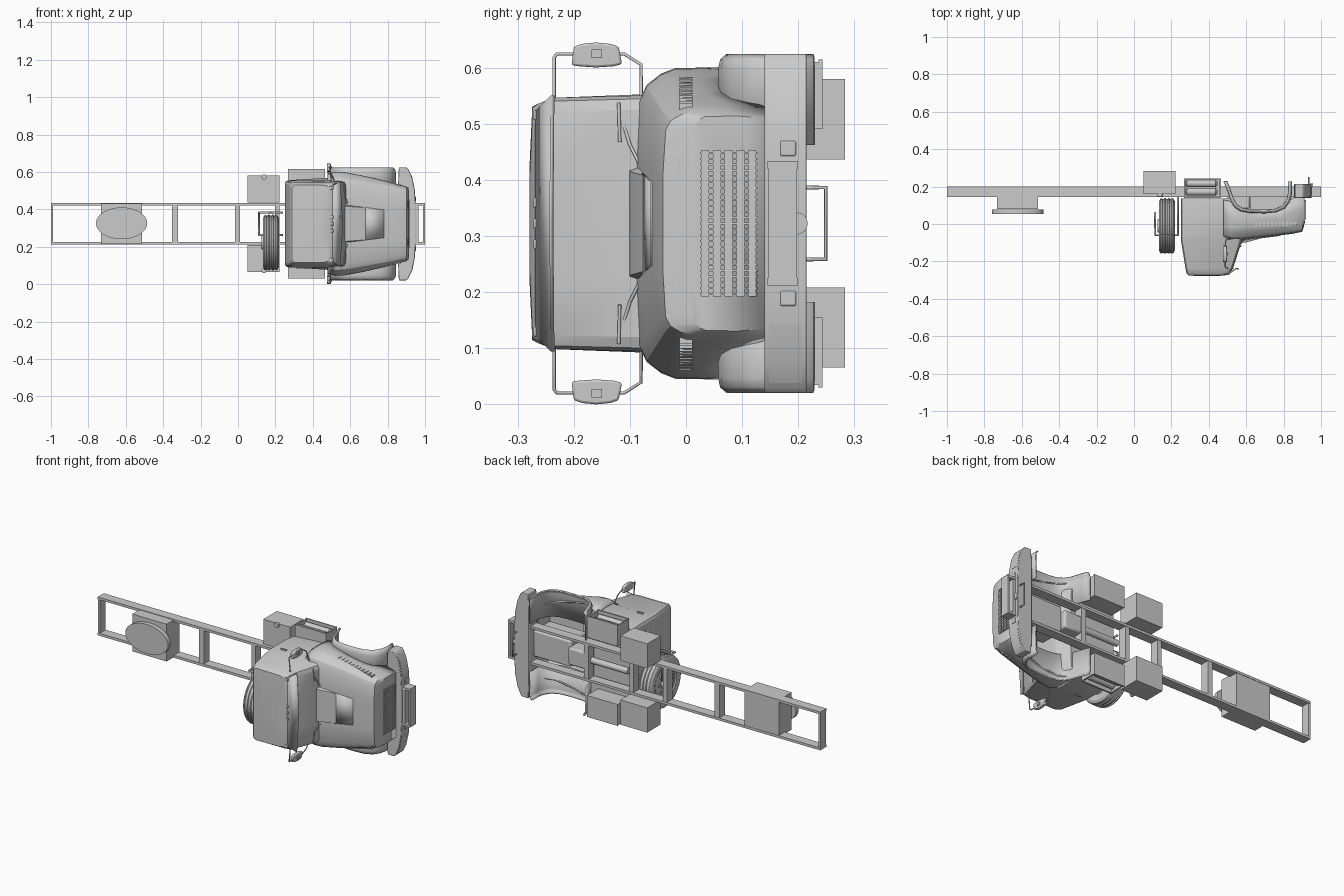
import bpy, bmesh, math
from mathutils import Vector

# The truck lies on its side: nose = +x, truck's up = -y, width along z about C
C = 0.3225


def finish(name, bm, bevel=0, seg=2, angle=30, solid=0):
    bmesh.ops.recalc_face_normals(bm, faces=bm.faces)
    me = bpy.data.meshes.new(name)
    bm.to_mesh(me)
    bm.free()
    ob = bpy.data.objects.new(name, me)
    bpy.context.collection.objects.link(ob)
    bpy.ops.object.select_all(action='DESELECT')
    ob.select_set(True)
    bpy.context.view_layer.objects.active = ob
    bpy.ops.object.shade_smooth_by_angle(angle=math.radians(angle))
    if solid:
        m = ob.modifiers.new("thickness", 'SOLIDIFY')
        m.thickness, m.offset = solid, 0
    if bevel:
        m = ob.modifiers.new("bevel", 'BEVEL')
        m.width, m.segments = bevel, seg
    return ob


def loft(name, rings, closed=True, caps=(True, True), **kw):
    bm = bmesh.new()
    vs = [[bm.verts.new(p) for p in r] for r in rings]
    n = len(rings[0])
    for a, b in zip(vs, vs[1:]):
        for i in range(n if closed else n - 1):
            j = (i + 1) % n
            bm.faces.new((a[i], a[j], b[j], b[i]))
    for ring, cap in zip((vs[0], vs[-1]), caps):
        if cap:
            bm.faces.new(ring)
    return finish(name, bm, **kw)


def prism(name, pts, axis, a, b, **kw):
    def put(p, t):
        v = list(p)
        v.insert('xyz'.index(axis), t)
        return v
    return loft(name, [[put(p, t) for p in pts] for t in (a, b)], **kw)


def box(name, x0, x1, y0, y1, z0, z1, **kw):
    return prism(name, [(x0, y0), (x1, y0), (x1, y1), (x0, y1)], 'z', C + z0, C + z1, **kw)


def pair(name, x0, x1, y0, y1, z0, z1, **kw):
    for s, side in ((1, "left"), (-1, "right")):
        box(f"{name}_{side}", x0, x1, y0, y1, s * z0, s * z1, **kw)


def panel(name, pts, thick=0.006):
    bm = bmesh.new()
    bm.faces.new([bm.verts.new((x, y, C + z)) for x, y, z in pts])
    return finish(name, bm, solid=thick)


def lathe(name, prof, centre, axis, n=32):
    rings = []
    for r, t in prof:
        ring = []
        for i in range(n):
            p = [r * math.cos(2 * math.pi * i / n), r * math.sin(2 * math.pi * i / n)]
            p.insert('xyz'.index(axis), t)
            ring.append(Vector(centre) + Vector(p))
        rings.append(ring)
    return loft(name, rings)


def tube(name, pts, r=0.004):
    cu = bpy.data.curves.new(name, 'CURVE')
    cu.dimensions, cu.bevel_depth, cu.bevel_resolution = '3D', r, 2
    cu.use_fill_caps = True
    sp = cu.splines.new('POLY')
    sp.points.add(len(pts) - 1)
    for p, (x, y, z) in zip(sp.points, pts):
        p.co = (x, y, C + z, 1)
    ob = bpy.data.objects.new(name, cu)
    bpy.context.collection.objects.link(ob)


# Chassis rails and cross members
pair("frame_rail", -1, 1, 0.145, 0.2, 0.097, 0.111)
for i, (x, w) in enumerate([(-0.994, 0.012), (-0.62, 0.03), (-0.337, 0.03), (-0.003, 0.026),
                            (0.21, 0.026), (0.5, 0.03), (0.955, 0.02), (0.994, 0.012)]):
    box(f"cross_member_{i}", x - w / 2, x + w / 2, 0.147, 0.198, -0.1, 0.1)

# Coupling plate
box("coupling_base", -0.733, -0.513, 0.08, 0.198, -0.108, 0.108)
plate = lathe("coupling_plate", [(0.085, 0.053), (0.085, 0.078)], (0, 0, 0), 'y', 40)
plate.scale.x = 0.137 / 0.085
plate.location = (-0.622, 0, C + 0.003)

# Fuel boxes with filler caps, and side steps with air tanks
pair("fuel_box", 0.05, 0.222, 0.16, 0.283, 0.114, 0.257)
for s in (1, -1):
    lathe(f"filler_cap_{s}", [(0.014, -0.008), (0.014, 0.008)], (0.14, 0.155, C + s * 0.25), 'y', 16)
    for y in (0.172, 0.217):
        lathe(f"air_tank_{s}_{y}", [(0.008, 0.275), (0.02, 0.283), (0.02, 0.437), (0.008, 0.447)],
              (0, y, C + s * 0.262), 'x', 20)
pair("step_inner_panel", 0.267, 0.465, 0.145, 0.243, 0.168, 0.18)
pair("step_top", 0.267, 0.465, 0.14, 0.15, 0.168, 0.292)
pair("step_bottom", 0.267, 0.465, 0.236, 0.243, 0.168, 0.292)
pair("step_rear_wall", 0.267, 0.275, 0.145, 0.243, 0.168, 0.288)
pair("step_front_wall", 0.457, 0.465, 0.145, 0.243, 0.168, 0.288)

# Spare wheel behind the cab, with its carrier
SW = (0.176, -0.01, 0.222)
tyre = [(0.09, -0.03), (0.1, -0.04), (0.132, -0.042), (0.146, -0.034)]
for t in (-0.02, 0, 0.02):
    tyre += [(0.149, t - 0.007), (0.144, t - 0.004), (0.144, t + 0.004), (0.149, t + 0.007)]
tyre += [(0.146, 0.034), (0.132, 0.042), (0.1, 0.04), (0.09, 0.03)]
lathe("spare_tyre", tyre, SW, 'x', 40)
lathe("spare_rim", [(0.092, -0.036), (0.084, -0.038), (0.08, -0.032)], SW, 'x')
lathe("spare_hub", [(0.035, -0.05), (0.04, -0.03)], SW, 'x', 16)
for i in range(8):
    a = i * math.pi / 4
    lathe(f"wheel_nut_{i}", [(0.007, -0.042), (0.007, -0.03)],
          (SW[0], SW[1] + 0.06 * math.cos(a), SW[2] + 0.06 * math.sin(a)), 'x', 8)
tube("spare_carrier", [(0.235, 0.15, -0.06), (0.235, -0.06, -0.06), (0.113, -0.06, -0.06), (0.113, 0.06, -0.06),
                       (0.113, 0.06, 0.06), (0.113, -0.06, 0.06), (0.235, -0.06, 0.06), (0.235, 0.15, 0.06)], 0.006)

# Cab: chamfered plan rings stacked along the truck's height
rings = []
for y, xa, xb, hr, hf in [(0.135, 0.25, 0.53, 0.226, 0.24), (0.06, 0.25, 0.57, 0.232, 0.25),
                          (-0.06, 0.25, 0.583, 0.232, 0.235), (-0.08, 0.25, 0.58, 0.23, 0.228),
                          (-0.236, 0.275, 0.53, 0.224, 0.224), (-0.262, 0.28, 0.515, 0.214, 0.214),
                          (-0.274, 0.29, 0.49, 0.208, 0.206), (-0.279, 0.34, 0.44, 0.1, 0.1)]:
    h = [(xa, hr - 0.016), (xa + 0.006, hr - 0.004), (xa + 0.016, hr), (xb - 0.03, hf), (xb - 0.01, hf - 0.006),
         (xb - 0.002, hf - 0.025), (xb, hf * 0.45)]
    rings.append([(x, y, C + z) for x, z in h] + [(x, y, C - z) for x, z in reversed(h)])
loft("cab", rings, angle=20)

# Visor, door handles and wipers
panel("visor", [(0.505, -0.266, -0.2), (0.545, -0.238, -0.228), (0.56, -0.24, 0), (0.545, -0.238, 0.228),
                (0.505, -0.266, 0.2)], 0.008)
for s in (1, -1):
    box(f"door_handle_{s}", 0.31, 0.345, -0.055, -0.045, s * 0.228, s * 0.24)
    tube(f"wiper_arm_{s}", [(0.592, -0.075, s * 0.09), (0.575, -0.1, s * 0.14), (0.56, -0.118, s * 0.2)], 0.003)
    tube(f"wiper_blade_{s}", [(0.573, -0.118, s * 0.145), (0.567, -0.12, s * 0.215)], 0.003)
    # Mirror with its tube arm
    tube(f"mirror_arm_{s}", [(0.5, -0.235, s * 0.215), (0.492, -0.235, s * 0.296), (0.488, -0.23, s * 0.302),
                             (0.488, -0.11, s * 0.302), (0.492, -0.08, s * 0.283), (0.52, -0.08, s * 0.215)], 0.0032)
    prism(f"mirror_{s}", [(y, C + s * z) for y, z in [(-0.204, 0.282), (-0.2, 0.315), (-0.185, 0.32), (-0.16, 0.3225),
          (-0.135, 0.32), (-0.12, 0.315), (-0.114, 0.284), (-0.13, 0.28), (-0.16, 0.278), (-0.19, 0.28)]],
          'x', 0.476, 0.496, bevel=0.004)
    box(f"mirror_clamp_{s}", 0.484, 0.502, -0.168, -0.15, s * 0.295, s * 0.31)

# Roof marker lights
for i, z in enumerate((-0.193, -0.037, 0, 0.037, 0.193)):
    box(f"roof_light_{i}", 0.478, 0.51, -0.272, -0.252, z - 0.009, z + 0.009, bevel=0.003)

# Hood: cross sections swept from the cab to the nose, open underneath
rings = []
for x, yt, ht, ys, hw, yb in [(0.48, -0.072, 0.224, -0.012, 0.262, 0.13), (0.52, -0.08, 0.226, -0.018, 0.274, 0.12),
                              (0.57, -0.08, 0.222, -0.018, 0.272, 0.08), (0.66, -0.068, 0.208, -0.015, 0.255, 0.068),
                              (0.78, -0.053, 0.19, -0.006, 0.228, 0.08), (0.85, -0.044, 0.18, 0.0, 0.209, 0.14),
                              (0.898, -0.034, 0.172, 0.008, 0.196, 0.145), (0.91, 0.012, 0.17, 0.035, 0.189, 0.145)]:
    h = [(yb, hw - 0.003), ((ys + yb) / 2, hw + 0.001), (ys, hw), (ys * 0.6 + yt * 0.4, hw * 0.8 + ht * 0.2),
         (ys * 0.2 + yt * 0.8, hw * 0.4 + ht * 0.6), (yt, ht - 0.006), (yt - 0.005, ht * 0.5)]
    rings.append([(x, y, C + z) for y, z in h] + [(x, y, C - z) for y, z in reversed(h)])
loft("hood", rings, closed=False, caps=(False, True), solid=0.006, angle=25)
loft("hood_bulge", [[(x, y, C + z) for y, z in [(yt + 0.03, -w - 0.012), (yt, -w), (yt, w), (yt + 0.03, w + 0.012)]]
                    for x, yt, w in [(0.555, -0.103, 0.095), (0.6, -0.098, 0.092), (0.69, -0.074, 0.085)]])
panel("hood_hatch", [(0.66, -0.076, -0.09), (0.66, -0.076, 0.09), (0.78, -0.061, 0.075), (0.78, -0.061, -0.075)])

# Grille bars and ribs
for i in range(5):
    y = 0.027 + i * 0.021
    box(f"grille_bar_{i}", 0.905, 0.917, y, y + 0.014, -0.13, 0.13)
for i in range(25):
    z = -0.126 + i * 0.0105
    box(f"grille_rib_{i}", 0.908, 0.919, 0.025, 0.127, z - 0.0015, z + 0.0015)
pair("nose_vent", 0.89, 0.908, -0.016, 0.004, 0.082, 0.118)

# Side louvres along the hood flanks
for s in (1, -1):
    for i in range(11):
        x = 0.645 + i * 0.021
        z = 0.259 - (x - 0.645) * 0.225
        box(f"side_louvre_{s}_{i}", x, x + 0.013, -0.012, 0.012, s * (z - 0.012), s * (z + 0.002))

# Front wheel arches
arch = [(0.482, 0.228), (0.498, 0.19), (0.52, 0.125), (0.54, 0.092), (0.57, 0.072), (0.62, 0.063), (0.7, 0.061),
        (0.76, 0.066), (0.805, 0.085), (0.83, 0.12), (0.84, 0.16), (0.84, 0.227)]
for s in (1, -1):
    loft(f"wheel_arch_{s}", [[(x + (0.66 - x) * d, y + (0.228 - y) * d, C + s * z) for x, y in arch]
         for z, d in ((0.14, 0), (0.275, 0), (0.29, 0.02), (0.299, 0.08))],
         closed=False, caps=(False, False), solid=0.008, angle=40)

# Bumper with lamps and tow frame
half = [(0.95, 0.1), (0.945, 0.18), (0.93, 0.25), (0.91, 0.293), (0.9, 0.302), (0.86, 0.302), (0.855, 0.19)]
prism("bumper", [(x, C + z) for x, z in half] + [(x, C - z) for x, z in reversed(half)], 'y', 0.14, 0.215, bevel=0.003)
for s in (1, -1):
    lamp = [(0.946, 0.178), (0.932, 0.25), (0.915, 0.284), (0.9, 0.28), (0.9, 0.178)]
    prism(f"headlamp_{s}", [(x, C + s * z) for x, z in lamp], 'y', 0.148, 0.207)
pair("fog_lamp", 0.935, 0.951, 0.168, 0.196, 0.12, 0.147, bevel=0.003)
lathe("tow_pin", [(0.02, 0.94), (0.02, 0.956)], (0, 0.197, C), 'x', 16)
tube("tow_frame", [(0.935, 0.2, -0.064), (0.935, 0.249, -0.064), (0.935, 0.249, 0.064), (0.935, 0.2, 0.064)], 0.004)

# Engine and gearbox under the hood
box("engine", 0.62, 0.86, 0.02, 0.17, -0.075, 0.075, bevel=0.008)
box("gearbox", 0.5, 0.62, 0.08, 0.195, -0.05, 0.05, bevel=0.01)
lathe("drive_shaft", [(0.018, 0.25), (0.018, 0.5)], (0, 0.165, C), 'x', 16)
